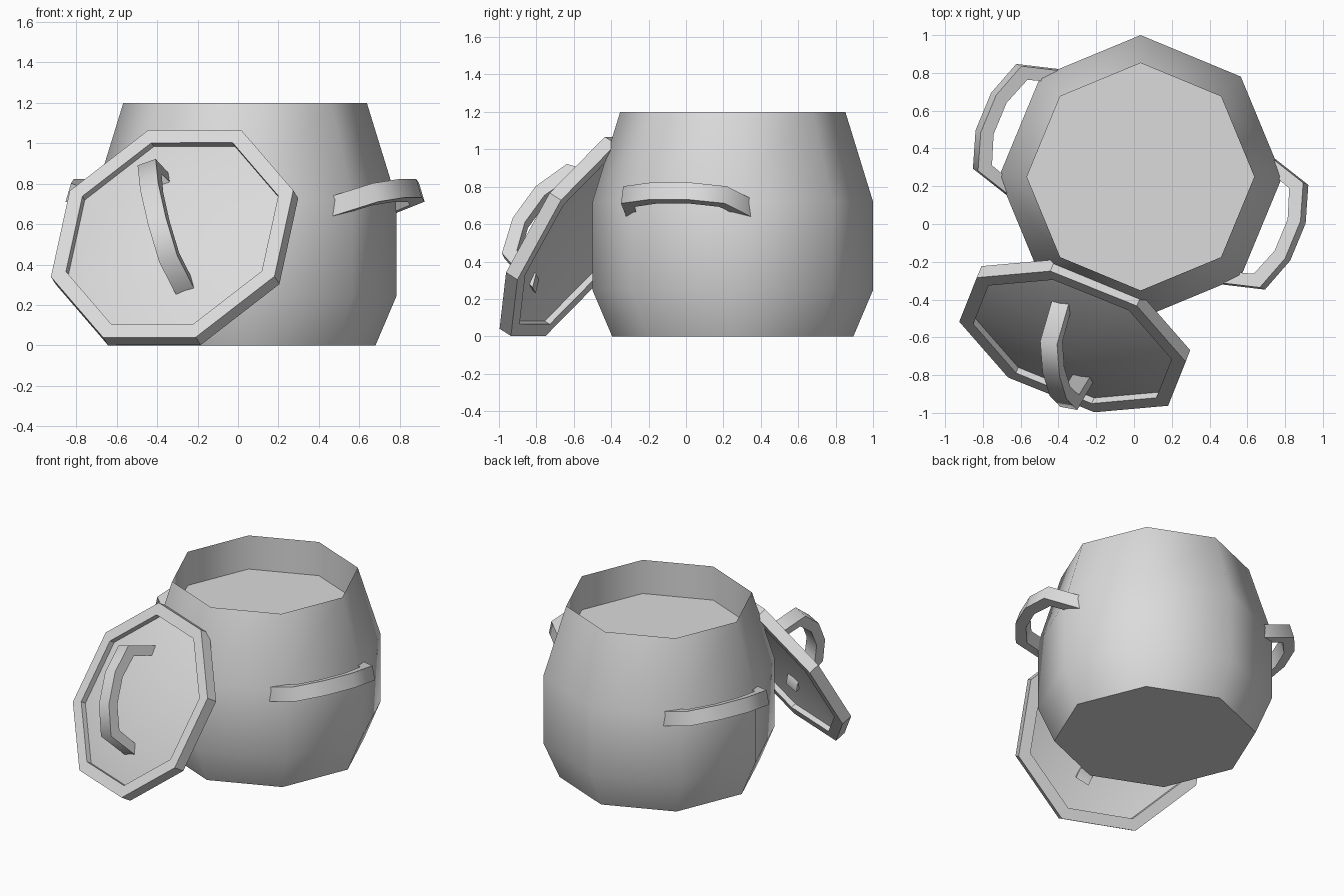
import bpy, bmesh, math
from mathutils import Matrix, Vector

cube = bpy.data.objects.get("Cube")
if cube:
    bpy.data.objects.remove(cube, do_unlink=True)

grey = bpy.data.materials.new("plain grey")
grey.use_nodes = True
COLOUR = (0.71, 0.71, 0.71, 1)
grey.diffuse_color = COLOUR
grey.node_tree.nodes["Principled BSDF"].inputs["Base Color"].default_value = COLOUR


def finish(name, bm, matrix, angle):
    """Turn a bmesh into a placed, shaded object."""
    bmesh.ops.recalc_face_normals(bm, faces=bm.faces)
    mesh = bpy.data.meshes.new(name)
    bm.to_mesh(mesh)
    bm.free()
    mesh.materials.append(grey)
    obj = bpy.data.objects.new(name, mesh)
    bpy.context.collection.objects.link(obj)
    obj.matrix_world = matrix
    bpy.ops.object.select_all(action='DESELECT')
    bpy.context.view_layer.objects.active = obj
    obj.select_set(True)
    bpy.ops.object.shade_smooth_by_angle(angle=math.radians(angle))


def lathe(profile, start=0.0, sides=8):
    """Closed octagonal body from (radius, height) pairs, ending in caps or points."""
    bm = bmesh.new()
    rings = []
    for r, z in profile:
        angles = [start + math.tau * i / sides for i in range(sides)]
        rings.append([bm.verts.new((r * math.cos(a), r * math.sin(a), z)) for a in angles])
    for low, high in zip(rings, rings[1:]):
        for i in range(sides):
            j = (i + 1) % sides
            bm.faces.new((low[i], low[j], high[j], high[i]))
    bm.faces.new(rings[0])
    bm.faces.new(rings[-1])
    bmesh.ops.remove_doubles(bm, verts=bm.verts, dist=0.0001)
    return bm


def frame(x, y, z, origin):
    """Matrix whose columns are the given axes and origin."""
    return Matrix.Translation(origin) @ Matrix((x, y, z)).transposed().to_4x4()


def handle(name, matrix):
    """Bent strap: x runs away from the base, y along the span, z across the strap."""
    outer = [(-0.03, 0.368), (0.225, 0.30), (0.293, 0.107)]
    inner = [(0.0, 0.295), (0.165, 0.245), (0.223, 0.09)]
    bm = bmesh.new()
    loops = []
    for o, i in zip(*(half + [(a, -v) for a, v in reversed(half)] for half in (outer, inner))):
        loops.append([bm.verts.new((*p, z)) for p, z in
                      ((o, -0.048), (o, 0.048), (i, 0.048), (i, -0.048))])
    for a, b in zip(loops, loops[1:]):
        for k in range(4):
            m = (k + 1) % 4
            bm.faces.new((a[k], a[m], b[m], b[k]))
    bm.faces.new(loops[0])
    bm.faces.new(loops[-1])
    finish(name, bm, matrix, 65)


# Pot body with a sunken top surface
pot_place = Matrix.Translation((0.035, 0.25, 0))
pot = [(0.645, 0), (0.75, 0.247), (0.75, 0.72), (0.602, 1.2), (0.602, 0.963)]
finish("pot_body", lathe(pot), pot_place, 50)

# Side handles, tilted upwards on opposite faces
for name, turn in (("left_handle", -22.5), ("right_handle", 157.5)):
    handle(name, pot_place @ Matrix.Rotation(math.radians(turn), 4, 'Z')
           @ Matrix.Translation((0.608, 0, 0.687))
           @ Matrix.Rotation(math.radians(-18), 4, 'Y'))

# Directions of the lid, which leans against the pot
normal = Vector((-0.404, -1, 0.637)).normalized()
along = Vector((-0.178, 0.578, 0.795))
along = (along - normal * along.dot(normal)).normalized()
side = normal.cross(along)
centre = Vector((-0.326, -0.623, 0.553))

# Lid: raised rim around a thin, slightly domed panel
corner = Vector((-0.117, 0.375, 0.514))
start = math.atan2(corner.dot(side), corner.dot(along))
lid = [(0, 0.08), (0.565, -0.037), (0.565, 0), (0.645, 0),
       (0.645, -0.076), (0.565, -0.076), (0.565, -0.042), (0, 0.075)]
finish("lid", lathe(lid, start), frame(along, side, normal, centre), 30)

# Lid handle standing out along the lid's facing direction
handle("lid_handle", frame(normal, along, side, centre))
